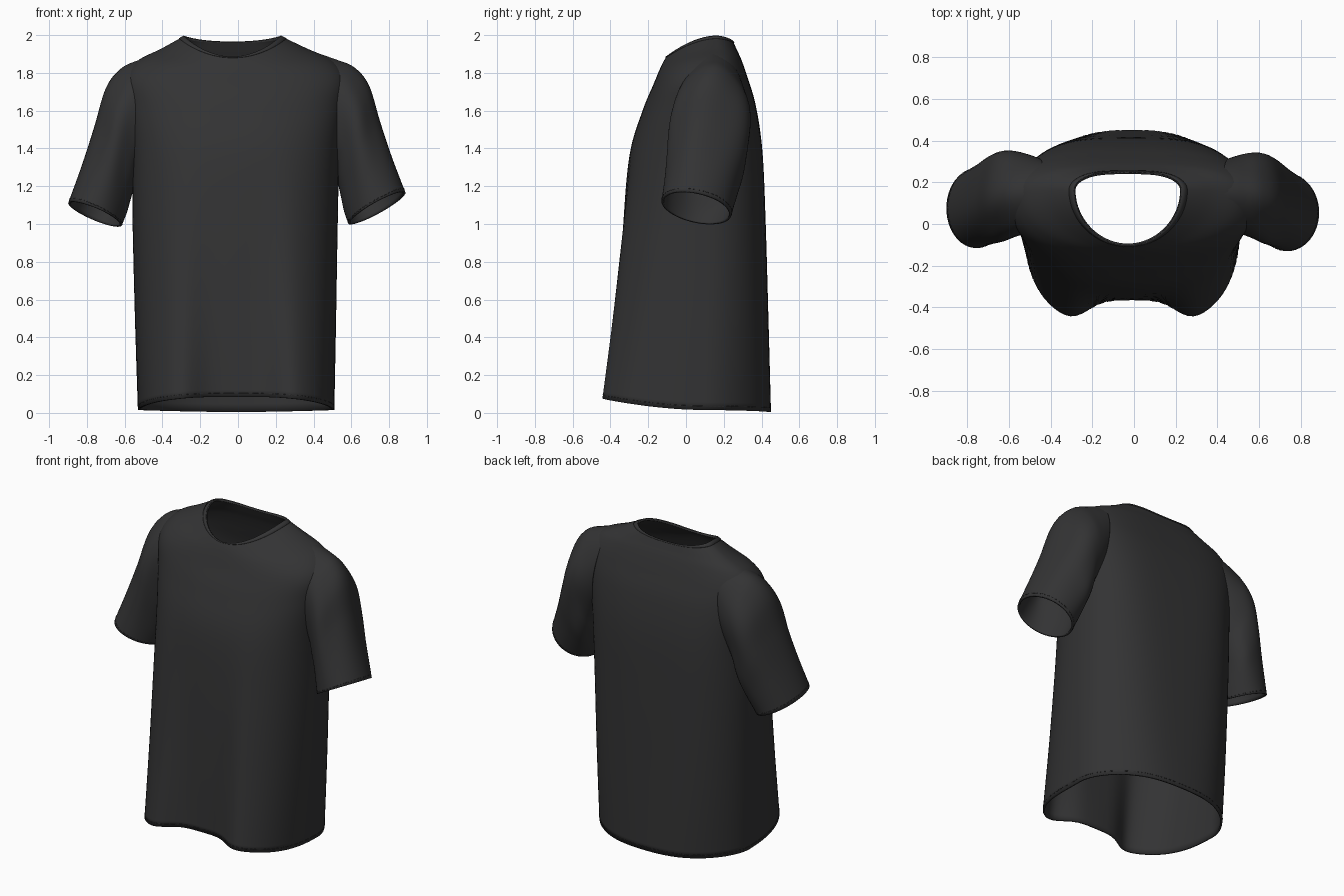
import bpy, math
from mathutils import Vector

cube = bpy.data.objects.get("Cube")
if cube:
    bpy.data.objects.remove(cube, do_unlink=True)

fabric = bpy.data.materials.new("charcoal fabric")
fabric.use_nodes = True
COLOUR = (0.033, 0.033, 0.034, 1)
fabric.diffuse_color = COLOUR
bsdf = fabric.node_tree.nodes["Principled BSDF"]
bsdf.inputs["Base Color"].default_value = COLOUR
bsdf.inputs["Roughness"].default_value = 0.9

SIDES = 96
STEPS = 7


def spline(keys, steps=STEPS):
    """Catmull-Rom interpolation of a list of equal-length tuples."""
    ext = [keys[0]] + keys + [keys[-1]]
    out = []
    for i in range(len(keys) - 1):
        for s in range(steps):
            t = s / steps
            out.append([0.5 * (2 * b + (c - a) * t + (2 * a - 5 * b + 4 * c - d) * t * t
                               + (3 * b - a - 3 * c + d) * t ** 3)
                        for a, b, c, d in zip(*ext[i:i + 4])])
    return out + [list(keys[-1])]


def loft(name, rows, thickness, offset=-1, flip=False):
    """Skin closed rings into a smooth cloth tube with thickness."""
    n = len(rows[0])
    faces = []
    for i in range(len(rows) - 1):
        for j in range(n):
            k = (j + 1) % n
            f = (i * n + j, i * n + k, (i + 1) * n + k, (i + 1) * n + j)
            faces.append(f[::-1] if flip else f)
    mesh = bpy.data.meshes.new(name)
    mesh.from_pydata([p for row in rows for p in row], [], faces)
    mesh.materials.append(fabric)
    obj = bpy.data.objects.new(name, mesh)
    bpy.context.collection.objects.link(obj)
    mod = obj.modifiers.new("cloth thickness", 'SOLIDIFY')
    mod.thickness, mod.offset = thickness, offset
    bpy.ops.object.select_all(action='DESELECT')
    obj.select_set(True)
    bpy.context.view_layer.objects.active = obj
    bpy.ops.object.shade_smooth_by_angle(angle=math.radians(50))


def stitches(name, ring):
    """Row of short raised threads following a ring."""
    curve = bpy.data.curves.new(name, 'CURVE')
    curve.dimensions = '3D'
    curve.bevel_depth, curve.bevel_resolution = 0.002, 1
    for a, b in zip(ring, ring[1:] + ring[:1]):
        s = curve.splines.new('POLY')
        s.points.add(1)
        s.points[0].co = (*a.lerp(b, 0.15), 1)
        s.points[1].co = (*a.lerp(b, 0.85), 1)
    curve.materials.append(fabric)
    bpy.context.collection.objects.link(bpy.data.objects.new(name, curve))


def power(v, e):
    return math.copysign(abs(v) ** e, v)


def body_ring(key):
    cx, a, yf, yb, ys, dent, zf, zs, zb, nf, nb = key
    ring = []
    for j in range(SIDES):
        t = 2 * math.pi * j / SIDES
        n = nb if math.sin(t) > 0 else nf
        x = a * power(math.cos(t), 2 / n)
        d = abs(math.sin(t)) ** (2 / n)
        if math.sin(t) > 0:
            # back panel, slightly flattened across the middle
            y = ys + (yb - ys) * (1.1 * d - 0.1 * d ** 8)
            z = zs + (zb - zs) * d ** 1.8
        else:
            # front panel, hollow between its two folds
            y = ys + (yf - ys) * d + dent * d * math.exp(-(x / 0.235) ** 4)
            z = zs + (zf - zs) * d ** 1.8
        ring.append(Vector((cx + x, y, z)))
    return ring


# Body: centre x, half width, front y, back y, side y, fold, front z, side z, back z,
# front squareness, back squareness
body_keys = [
    (-.01, .520, -.495, .450, .10, .13, .085, .015, .005, 2.9, 1.8),
    (-.013, .532, -.440, .437, .10, .085, .50, .48, .48, 2.6, 2.0),
    (-.015, .543, -.372, .422, .10, .04, 1.0, 1.0, 1.0, 2.4, 2.2),
    (-.012, .550, -.308, .405, .10, .01, 1.37, 1.37, 1.38, 2.4, 2.4),
    (-.01, .575, -.230, .371, .12, 0, 1.60, 1.61, 1.62, 2.5, 2.4),
    (-.01, .590, -.172, .328, .135, 0, 1.74, 1.76, 1.77, 2.5, 2.3),
    (-.012, .525, -.143, .293, .15, 0, 1.81, 1.860, 1.87, 2.3, 2.2),
    (-.02, .383, -.122, .268, .16, 0, 1.855, 1.930, 1.925, 2.1, 2.2),
    (-.03, .256, -.104, .250, .16, 0, 1.885, 1.995, 1.965, 1.95, 2.2),
]
body = [body_ring(k) for k in spline(body_keys)]
loft("shirt_body", body, 0.012)
stitches("hem_stitching", [a.lerp(b, 0.5) for a, b in zip(body[0], body[1])])

# Neck band over the last rows of the body
loft("neck_band", body[-3:], 0.006, 0)

# Sleeves: top x, top z, underside x, underside z, centre y, half depth
sleeve_keys = [
    (.420, 1.905, .49, 1.34, .145, .17),
    (.520, 1.868, .505, 1.30, .14, .19),
    (.615, 1.822, .52, 1.26, .135, .205),
    (.692, 1.725, .53, 1.20, .125, .212),
    (.750, 1.540, .545, 1.14, .11, .207),
    (.812, 1.360, .56, 1.075, .085, .195),
    (.887, 1.165, .583, 1.005, .055, .185),
]
for side, label in ((1, "left"), (-1, "right")):
    keys = spline(sleeve_keys)
    rows = []
    for i, (tx, tz, ux, uz, yc, h) in enumerate(keys):
        f = i / (len(keys) - 1)
        if side < 0:
            # this arm hangs a little lower and further back
            tz, uz, yc = tz - .055 * f * f, uz - .01 * f, yc + .02 * f
            tx, ux, h = tx + .012 * f, ux + .032 * f, h + .005 * f
        top, under = Vector((tx, 0, tz)), Vector((ux, 0, uz))
        ring = []
        for j in range(SIDES // 2):
            t = 4 * math.pi * j / SIDES
            # soft drape folds that fade out at both ends
            fold = 1 + .03 * math.sin(5 * t + 4 * f) * math.sin(math.pi * f)
            p = (top + under) / 2 + (top - under) / 2 * math.cos(t) * fold
            # the cuff dips towards the back
            drop = .035 * f * f * math.sin(t)
            ring.append(Vector((side * p.x, yc + h * fold * math.sin(t), p.z - drop)))
        rows.append(ring)
    loft(label + "_sleeve", rows, 0.012, flip=side > 0)
    stitches(label + "_cuff_stitching", rows[-2])
